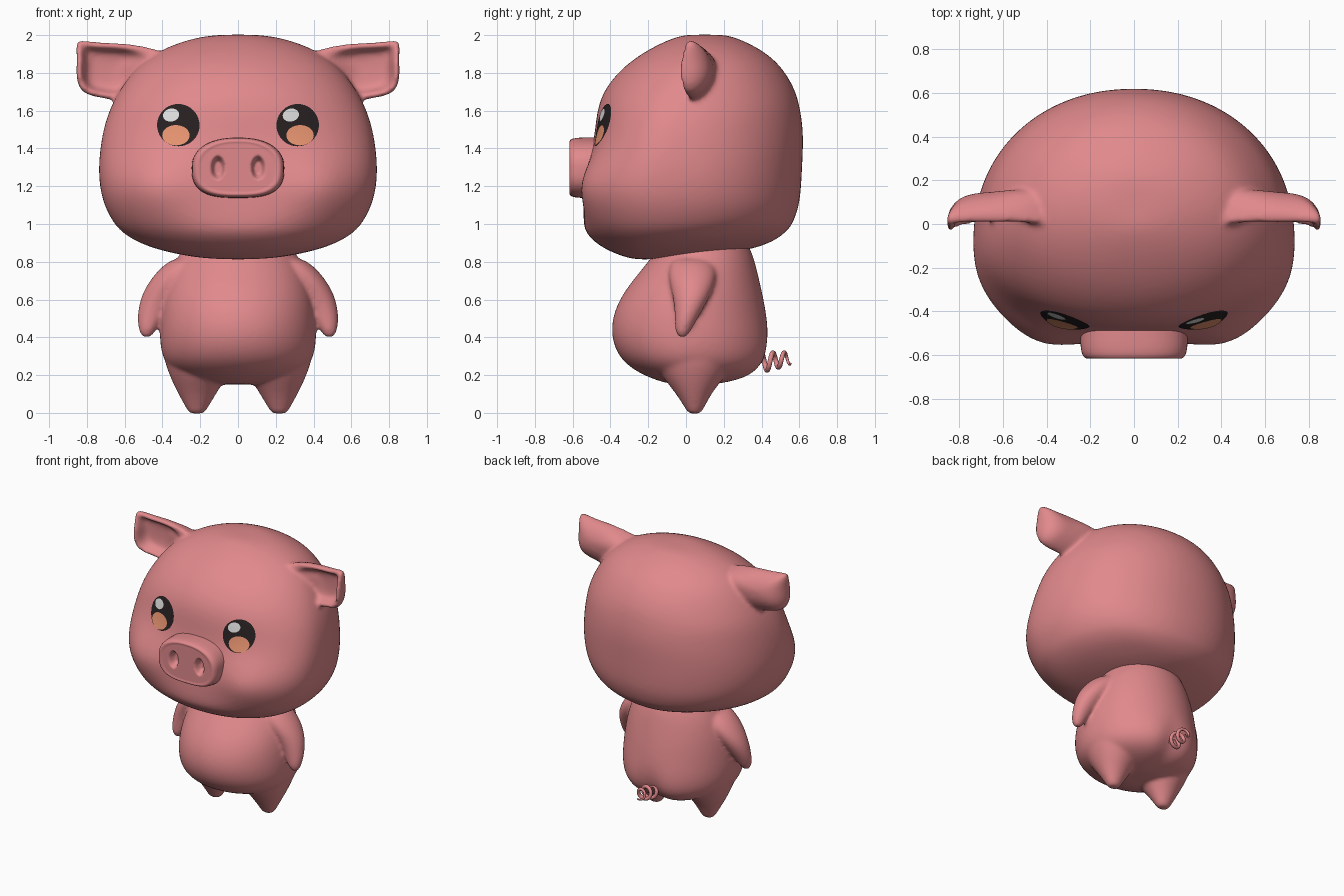
import bpy, bmesh, math
from mathutils import Vector
from mathutils.bvhtree import BVHTree

if "Cube" in bpy.data.objects:
    bpy.data.objects.remove(bpy.data.objects["Cube"])


def material(name, rgb):
    m = bpy.data.materials.new(name)
    m.diffuse_color = (*rgb, 1)
    m.use_nodes = True
    m.node_tree.nodes["Principled BSDF"].inputs["Base Color"].default_value = m.diffuse_color
    return m


PINK = material("pink_skin", (0.75, 0.25, 0.26))
BLACK = material("eye_black", (0.02, 0.014, 0.015))
WHITE = material("eye_highlight", (0.72, 0.72, 0.72))
ORANGE = material("eye_orange", (0.78, 0.29, 0.16))


def clamp(v):
    return max(0.0, min(1.0, v))


def loft(bm, rings):
    """Skin closed rings of points and close both ends with fans."""
    vs = [[bm.verts.new(p) for p in r] for r in rings]
    n = len(vs[0])
    for a, b in zip(vs, vs[1:]):
        for i in range(n):
            bm.faces.new((a[i], a[(i + 1) % n], b[(i + 1) % n], b[i]))
    for r in (vs[0], vs[-1]):
        c = bm.verts.new(sum((v.co for v in r), Vector()) / n)
        for i in range(n):
            bm.faces.new((r[i], r[(i + 1) % n], c))


def section(z, w, front, back, cy, n_front=2.0, n_back=2.0, cx=0.0, count=40):
    """Horizontal cross-section with its own front and back depth."""
    pts = []
    for i in range(count):
        t = 2 * math.pi * i / count
        c, s = math.cos(t), math.sin(t)
        e = 2 / (n_front if s < 0 else n_back)
        x = math.copysign(abs(c) ** e, c) * w
        y = abs(s) ** e * ((back - cy) if s > 0 else (front - cy))
        pts.append(Vector((cx + x, cy + y, z)))
    return pts


def finish(name, bm, mat, voxel=0.0, subdiv=0, soften=8):
    bmesh.ops.recalc_face_normals(bm, faces=bm.faces)
    for f in bm.faces:
        f.smooth = True
    me = bpy.data.meshes.new(name)
    bm.to_mesh(me)
    bm.free()
    me.materials.append(mat)
    ob = bpy.data.objects.new(name, me)
    bpy.context.collection.objects.link(ob)
    if subdiv:
        ob.modifiers.new("round", 'SUBSURF').levels = subdiv
        ob.modifiers["round"].render_levels = subdiv
    if voxel:
        r = ob.modifiers.new("blend", 'REMESH')
        r.mode, r.voxel_size, r.use_smooth_shade = 'VOXEL', voxel, True
        s = ob.modifiers.new("soften", 'SMOOTH')
        s.factor, s.iterations = 0.5, soften
    return ob


# Head: z, half width, front, back, centre y, front and back squareness
HEAD = [(2.002, .10, 0.0, .2, .1, 2), (1.988, .22, -.06, .26, .1, 2),
        (1.945, .36, -.16, .36, .08, 2), (1.88, .48, -.27, .46, .06, 2),
        (1.8, .565, -.365, .53, .03, 2), (1.7, .635, -.44, .585, 0, 2.05),
        (1.6, .685, -.472, .608, -.03, 2.1, 2.1), (1.5, .715, -.482, .622, -.06, 2.15, 2.1),
        (1.4, .732, -.497, .622, -.08, 2.25, 2.15), (1.3, .74, -.52, .617, -.08, 2.45, 2.15),
        (1.2, .735, -.535, .612, -.08, 2.6, 2.15), (1.1, .712, -.54, .602, -.08, 2.5, 2.15),
        (1.0, .662, -.545, .575, -.07, 2.3, 2.15), (.95, .62, -.53, .555, -.06, 2.2, 2.1),
        (.9, .55, -.48, .515, -.04, 2.2, 2.1), (.86, .46, -.415, .47, -.02, 2.2),
        (.828, .34, -.335, .40, 0, 2.1), (.806, .2, -.25, .3, 0, 2)]
bm = bmesh.new()
rings = [section(*row) for row in HEAD]
for p in (p for r in rings for p in r):
    if p.y < -0.1:  # puffed cheeks
        p.y -= .07 * math.exp(-((abs(p.x) - .43) / .19) ** 2 - ((p.z - 1.2) / .16) ** 2)
    p.z += .055 * clamp((p.y + .25) / .6) * clamp((1.1 - p.z) / .25)
loft(bm, rings)

# Ears: outline scaled through a cupped profile of (scale, y)
EAR = [(.33, 1.89), (.45, 1.935), (.58, 1.955), (.72, 1.962), (.81, 1.968), (.868, 1.985),
       (.85, 1.88), (.862, 1.78), (.835, 1.69), (.74, 1.668), (.6, 1.645), (.42, 1.68)]
CUP = [(.2, .08), (.5, .08), (.66, .07), (.74, .03), (.82, -.01), (.92, -.025),
       (1, .0), (1, .05), (.9, .1), (.65, .14), (.25, .15)]
for side in (-1, 1):
    ear = []
    for s, y in CUP:
        ring = []
        for px, pz in EAR:
            x, z = .69 + (px - .69) * s, 1.815 + (pz - 1.815) * s
            front = y if y > .085 else y + (.01 - y) * clamp((.58 - x) / .08)
            thick = (1 - .6 * clamp(abs(z - 1.815) / .16) ** 2) * (1 + .7 * clamp((.62 - x) / .25))
            ring.append(Vector((side * x, .055 + (front - .055) * thick
                                - .02 * clamp((x - .65) / .2), z)))
        ear.append(ring)
    loft(bm, ear)
head = finish("head_with_ears", bm, PINK, 0.013, 2, 10)

# Body
BODY = [(.95, .25, -.12, .30, .08), (.86, .295, -.16, .345, .08), (.8, .335, -.20, .365, .07),
        (.7, .375, -.285, .39, .05), (.6, .40, -.355, .412, .03), (.5, .412, -.392, .43, .02),
        (.4, .417, -.397, .447, .02), (.3, .405, -.36, .448, .02), (.23, .36, -.285, .41, .03),
        (.18, .26, -.18, .34, .04), (.15, .13, -.08, .2, .05)]
bm = bmesh.new()
rings = [section(*row) for row in BODY]
for p in (p for r in rings for p in r):  # crease at the rear
    if p.y > .1:
        p.y -= .05 * math.exp(-(p.x / .08) ** 2) * clamp((.45 - p.z) / .2)
loft(bm, rings)

# Arms and legs: z, centre x, centre y, radius x, radius y
ARM = [(.82, .25, .03, .085, .1), (.78, .29, .035, .11, .125), (.71, .348, .035, .115, .13),
       (.62, .415, .03, .1, .1), (.53, .455, .01, .078, .07),
       (.46, .475, -.01, .056, .05), (.42, .483, -.018, .038, .036), (.398, .484, -.02, .018, .018)]
LEG = [(.4, .2, .05, .195, .26), (.3, .205, .045, .195, .23), (.2, .21, .04, .155, .175),
       (.12, .215, .04, .112, .108), (.06, .217, .043, .078, .07),
       (.02, .218, .045, .055, .048), (-.004, .218, .045, .04, .034)]
for side in (-1, 1):
    for limb in (ARM, LEG):
        loft(bm, [section(z, rx, cy - ry, cy + ry, cy, cx=side * cx, count=24)
                  for z, cx, cy, rx, ry in limb])
finish("body_with_limbs", bm, PINK, 0.011, 2, 14)


# Snout: rounded block with two pressed-in nostrils
def snout_ring(scale, y, count=72):
    pts = []
    for i in range(count):
        t = 2 * math.pi * i / count
        c, s = math.cos(t), math.sin(t)
        e = 2 / (2.3 if s > 0 else 2.9)
        x = math.copysign(abs(c) ** e, c) * .245 * scale
        z = math.copysign(abs(s) ** e, s) * .16 * scale
        d = min(math.hypot((x - k) / .036, z / .062) for k in (-.106, .106))
        pts.append(Vector((x, y + .05 * clamp((1.05 - d) / .5), 1.298 + z)))
    return pts


bm = bmesh.new()
rings = [snout_ring(k * .035, -.612) for k in range(1, 24)]
rings += [snout_ring(s, y) for s, y in ((.84, -.614), (.88, -.616), (.92, -.612), (.955, -.602),
                                        (.98, -.585), (.995, -.56), (1, -.53), (1, -.48),
                                        (1, -.42), (.9, -.36))]
loft(bm, rings)
finish("snout", bm, PINK)

# Eyes: thin discs laid on the face surface
bpy.context.view_layer.update()
face = BVHTree.FromObject(head, bpy.context.evaluated_depsgraph_get())


def face_disc(name, cx, cz, rx, rz, lift, mat, tilt=0.0):
    bm = bmesh.new()
    rings = []
    for k in range(1, 9):
        ring = []
        for i in range(40):
            t = 2 * math.pi * i / 40
            u, v = rx * k / 8 * math.cos(t), rz * k / 8 * math.sin(t)
            x = cx + u * math.cos(tilt) - v * math.sin(tilt)
            z = cz + u * math.sin(tilt) + v * math.cos(tilt)
            hit, normal, _, _ = face.ray_cast(Vector((x, -2, z)), Vector((0, 1, 0)))
            ring.append(hit + normal * lift)
        rings.append(ring)
    loft(bm, rings)
    # drop the closing fan on the outer rim
    bm.verts.ensure_lookup_table()
    bmesh.ops.delete(bm, geom=[bm.verts[-1]], context='VERTS')
    ob = finish(name, bm, mat)
    if ob.data.polygons[0].normal.y > 0:
        ob.data.flip_normals()


for label, side in (("left", -1), ("right", 1)):
    cx = side * .315
    face_disc(label + "_eye", cx, 1.522, .112, .112, .004, BLACK)
    face_disc(label + "_eye_glow", cx + side * .012, 1.468, .072, .054, .007, ORANGE)
    face_disc(label + "_eye_highlight", cx - .037, 1.575, .043, .034, .007, WHITE, .2)

# Curly tail
curve = bpy.data.curves.new("tail", 'CURVE')
curve.dimensions = '3D'
curve.bevel_depth, curve.bevel_resolution = .013, 3
curve.use_fill_caps = True
spline = curve.splines.new('POLY')
N = 90
spline.points.add(N)
for i, p in enumerate(spline.points):
    t = i / N
    a = t * 2 * math.pi * 2.75 + .5
    r = .05 * min(1, t * 8 + .2) * (1 - .35 * t)
    p.co = (r * math.cos(a), .39 + .165 * t, .265 + .025 * t + r * math.sin(a), 1)
    p.radius = 1 - .6 * max(0, (t - .7) / .3)
curve.materials.append(PINK)
bpy.context.collection.objects.link(bpy.data.objects.new("tail", curve))
